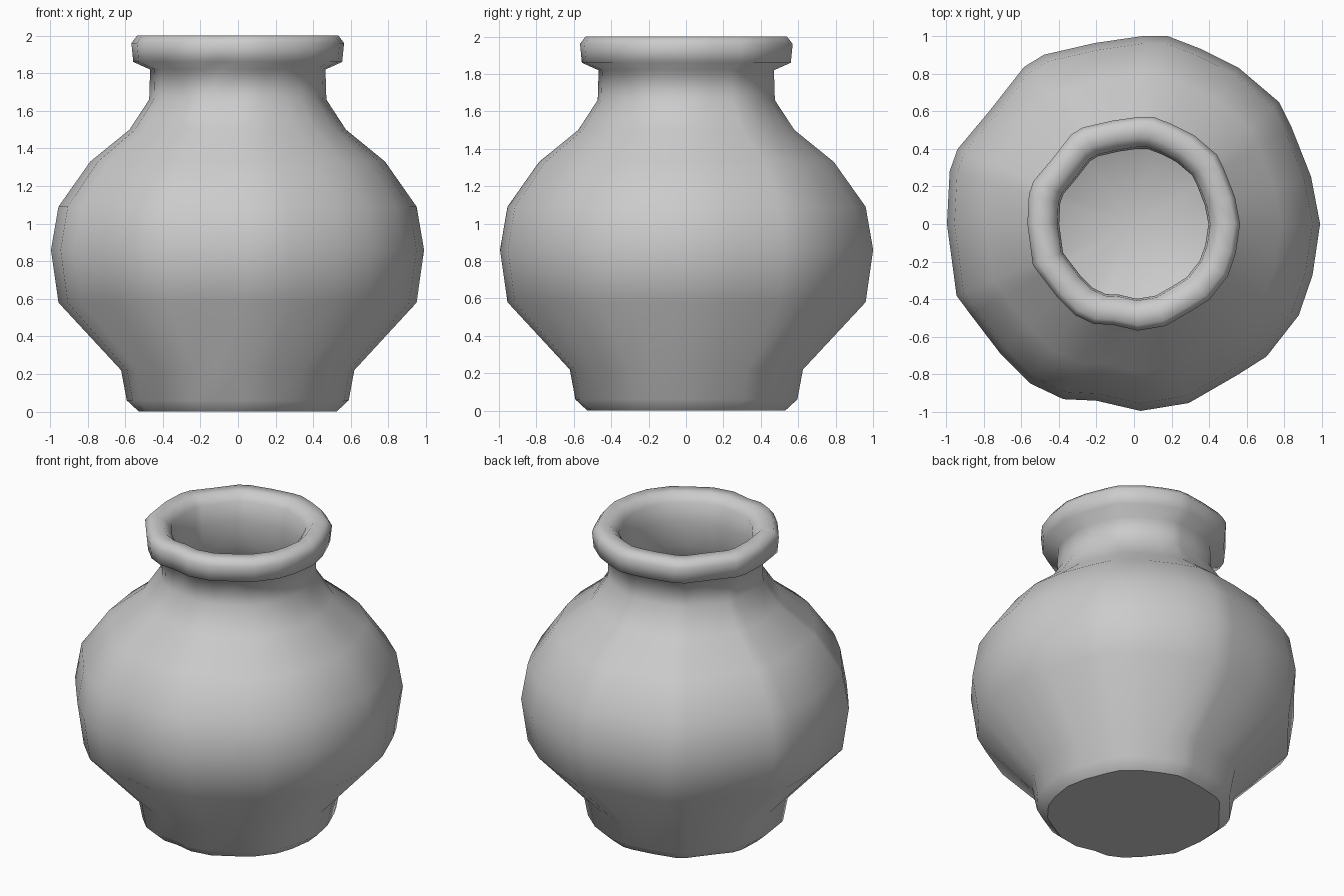
import bpy
import bmesh
from math import radians, cos, sin

cube = bpy.data.objects.get("Cube")
if cube:
    bpy.data.objects.remove(cube, do_unlink=True)

# Glazeless grey clay
clay = bpy.data.materials.new("plain_grey_clay")
clay.use_nodes = True
colour = (0.6, 0.6, 0.6, 1.0)
clay.diffuse_color = colour
clay.node_tree.nodes["Principled BSDF"].inputs["Base Color"].default_value = colour

# Uneven hand-shaped outline: angle in degrees, radius factor
outline = [
    (0, .99), (15, .975), (32, .985), (40, 1.008), (56, 1.0), (69, .997),
    (80, 1.016), (87, 1.002), (102, .985), (118, 1.02), (125, 1.02),
    (142, .976), (157, 1.02), (164, 1.02), (180, .995), (202, 1.018),
    (209, .994), (224, .99), (237, 1.012), (248, 1.005), (258, .961),
    (272, .995), (287, .996), (304, .973), (315, .997), (331, 1.002),
    (344, .988),
]

# Radius and height, from the foot up the outside
outer_wall = [
    (.53, 0), (.595, .06), (.625, .22), (.96, .58), (1.0, .86), (.96, 1.09),
    (.79, 1.33), (.58, 1.5), (.475, 1.66), (.47, 1.82),
]
rolled_lip = [(.56, 1.86), (.57, 1.96), (.54, 2.0), (.46, 2.0), (.41, 1.95)]
# Down the inside to the floor
inner_wall = [
    (.4, 1.82), (.4, 1.66), (.51, 1.46), (.72, 1.28), (.88, 1.06),
    (.92, .86), (.88, .61), (.56, .25),
]
inner_floor_height = .1


def add_ring(bm, radius, height):
    return [bm.verts.new((radius * k * cos(radians(a)),
                          radius * k * sin(radians(a)), height))
            for a, k in outline]


def bridge(bm, lower, upper):
    count = len(lower)
    for i in range(count):
        j = (i + 1) % count
        bm.faces.new((lower[i], lower[j], upper[j], upper[i])).smooth = True


bm = bmesh.new()
rings = [add_ring(bm, r, z) for r, z in outer_wall + rolled_lip + inner_wall]
for lower, upper in zip(rings, rings[1:]):
    bridge(bm, lower, upper)

# Flat foot with a crisp edge
foot = bm.faces.new(list(reversed(rings[0])))
for edge in foot.edges:
    edge.smooth = False

# Shallow dished floor inside
centre = bm.verts.new((0, 0, inner_floor_height))
last = rings[-1]
for i, vert in enumerate(last):
    bm.faces.new((vert, last[(i + 1) % len(last)], centre)).smooth = True

mesh = bpy.data.meshes.new("clay_pot")
bm.to_mesh(mesh)
bm.free()
mesh.materials.append(clay)
pot = bpy.data.objects.new("clay_pot", mesh)
bpy.context.scene.collection.objects.link(pot)
